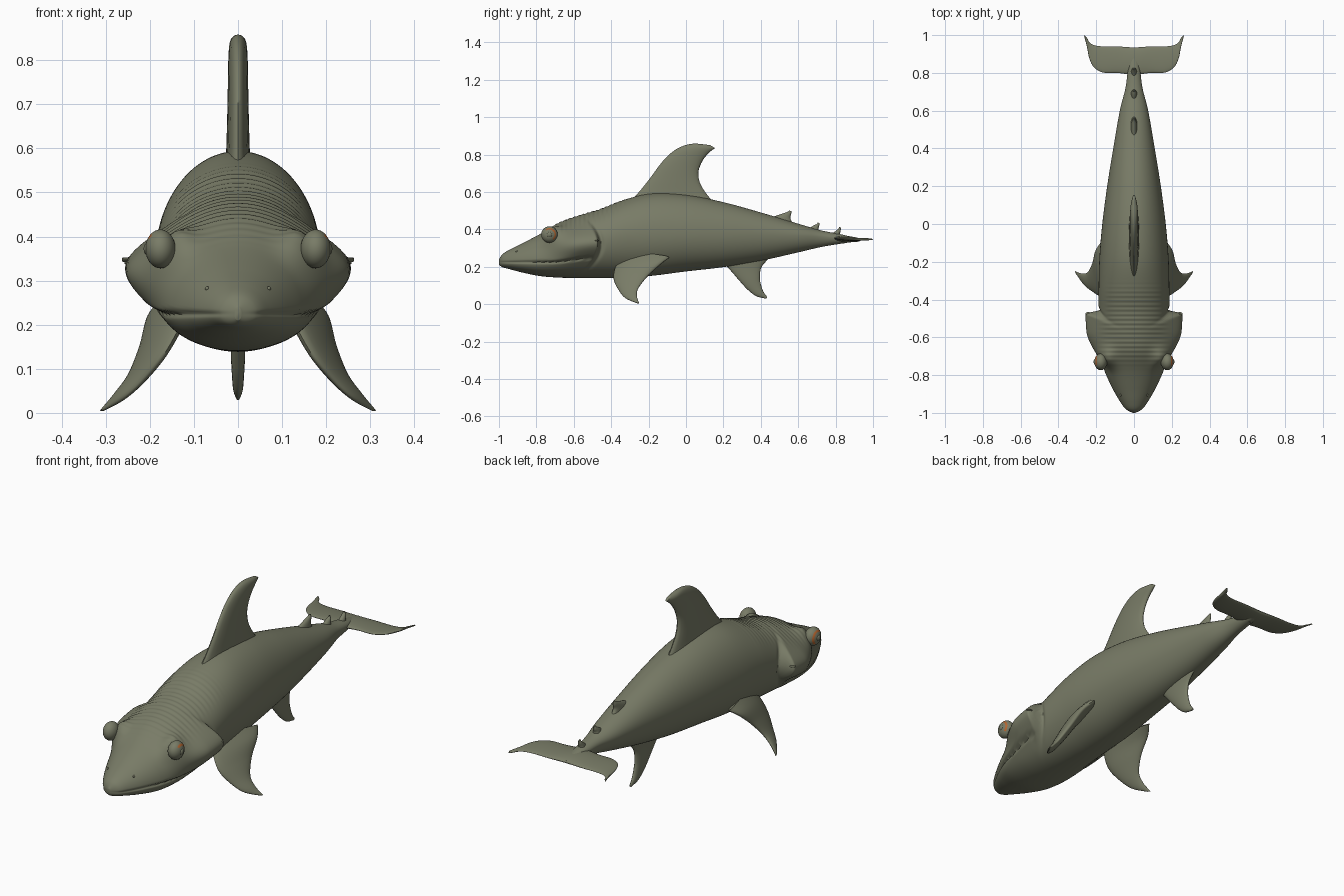
import bpy, bmesh, math
from mathutils import Vector

if "Cube" in bpy.data.objects:
    bpy.data.objects.remove(bpy.data.objects["Cube"])


def material(name, color):
    m = bpy.data.materials.new(name)
    m.use_nodes = True
    m.diffuse_color = color
    m.node_tree.nodes["Principled BSDF"].inputs["Base Color"].default_value = color
    return m


OLIVE = material("olive skin", (0.19, 0.20, 0.135, 1))
ORANGE = material("orange iris", (0.45, 0.13, 0.03, 1))


def spline(rows, t):
    """Smooth value at t in 0..1 through a list of equal-length rows."""
    s = min(max(t, 0), 1) * (len(rows) - 1)
    i = min(int(s), len(rows) - 2)
    f = s - i
    p = [rows[min(max(i + k, 0), len(rows) - 1)] for k in (-1, 0, 1, 2)]
    return [b + 0.5 * f * (c - a + f * (2 * a - 5 * b + 4 * c - d + f * (3 * (b - c) + d - a)))
            for a, b, c, d in zip(*p)]


def loft(name, rings):
    """Skin a list of closed rings and cap both ends."""
    bm = bmesh.new()
    loops = [[bm.verts.new(p) for p in ring] for ring in rings]
    n = len(loops[0])
    for a, b in zip(loops, loops[1:]):
        for i in range(n):
            bm.faces.new((a[i], a[(i + 1) % n], b[(i + 1) % n], b[i]))
    bm.faces.new(loops[0])
    bm.faces.new(loops[-1])
    return finish(name, bm)


def finish(name, bm, angle=60):
    bmesh.ops.recalc_face_normals(bm, faces=bm.faces)
    me = bpy.data.meshes.new(name)
    bm.to_mesh(me)
    bm.free()
    ob = bpy.data.objects.new(name, me)
    bpy.context.collection.objects.link(ob)
    me.materials.append(OLIVE)
    bpy.ops.object.select_all(action="DESELECT")
    bpy.context.view_layer.objects.active = ob
    ob.select_set(True)
    bpy.ops.object.shade_smooth_by_angle(angle=math.radians(angle))
    return ob


def bell(v, center, width):
    return math.exp(-((v - center) / width) ** 2)


def smooth(a, b, v):
    t = min(max((v - a) / (b - a), 0), 1)
    return t * t * (3 - 2 * t)


# Body: y, half width, bottom, widest height, top
BODY = [
    (-1.0, .008, .21, .225, .24), (-.98, .045, .197, .225, .268), (-.94, .075, .186, .225, .293),
    (-.87, .115, .168, .225, .328), (-.78, .155, .150, .23, .375), (-.68, .178, .142, .25, .435),
    (-.57, .188, .139, .29, .475), (-.46, .188, .139, .33, .508), (-.33, .187, .142, .36, .558),
    (-.18, .183, .152, .365, .592), (0, .168, .175, .37, .585), (.2, .142, .198, .37, .545),
    (.4, .11, .232, .37, .49), (.6, .075, .277, .365, .43), (.72, .045, .305, .36, .395),
    (.82, .032, .322, .352, .375), (.93, .012, .338, .344, .350),
]


def body_point(y, w, low, mid, top, a):
    x = w * math.cos(a)
    s = math.sin(a)
    z = mid + s * ((top - mid) if s > 0 else (mid - low))
    side = math.copysign(min(abs(x) / max(w, .001), 1), x)
    # swollen cheek that ends in a curved gill slit
    edge = -.475 - 4 * (z - .32) ** 2
    swell = smooth(-.80, -.57, y) * (1 - smooth(edge, edge + .02, y))
    x += side * .068 * swell * bell(z, .33, .085)
    # groove behind the gill
    x -= side * .008 * bell(y, edge + .025, .012) * bell(z, .31, .1)
    # brow bulge around the eye
    brow = bell(y, -.725, .06) * bell(z, .38, .055) * smooth(.3, .9, abs(side))
    x += side * .035 * brow
    z += .035 * bell(y, -.72, .06) * bell(abs(x), .145, .045) * smooth(.3, .38, z)
    # mouth crease with a soft lip above
    lip = .224 + .022 * smooth(-.72, -.5, y)
    reach = 1 - smooth(-.54, -.47, y)
    x *= 1 - reach * (.09 * bell(z, lip, .006) + .035 * smooth(lip, lip - .012, z) * bell(z, lip, .05))
    # fine wrinkles across the neck
    wrinkle = smooth(-.78, -.65, y) * (1 - smooth(-.4, -.28, y)) * smooth(.5, .8, s)
    z += .0018 * wrinkle * math.sin(y * 260)
    return (x, y, z)


RINGS, SIDES = 320, 112
body = []
for i in range(RINGS + 1):
    row = spline(BODY, i / RINGS)
    body.append([body_point(*row, 2 * math.pi * k / SIDES) for k in range(SIDES)])
loft("body", body)


def fin(name, stations, steps=36, sides=24):
    """Blade from stations of leading point, trailing point and thickness."""
    rows = [(*lead, *trail, th) for lead, trail, th in stations]
    rings = []
    for i in range(steps + 1):
        r = spline(rows, i / steps)
        lead, trail = Vector(r[:3]), Vector(r[3:6])
        before, after = (spline(rows, (i + d) / steps) for d in (-.5, .5))
        span = Vector(after[:3]) + Vector(after[3:6]) - Vector(before[:3]) - Vector(before[3:6])
        normal = (trail - lead).cross(span).normalized()
        ring = []
        for k in range(sides):
            a = 2 * math.pi * k / sides
            ring.append(lead.lerp(trail, .5 - .5 * math.cos(a)) + normal * math.sin(a) * r[6] / 2)
        rings.append(ring)
    return loft(name, rings)


def upright_fin(name, rows):
    fin(name, [((0, a, b), (0, c, d), t) for a, b, c, d, t in rows])


# Dorsal fin
upright_fin("dorsal_fin", [
    (-.34, .52, .19, .50, .075), (-.265, .585, .125, .57, .056), (-.195, .67, .078, .64, .05),
    (-.14, .745, .066, .70, .047), (-.09, .80, .08, .75, .045), (-.03, .84, .105, .79, .043),
    (.04, .858, .135, .82, .036), (.13, .85, .155, .834, .014)])

# Belly fin
upright_fin("belly_fin", [
    (.18, .24, .46, .26, .04), (.225, .195, .405, .20, .034), (.29, .12, .395, .14, .032),
    (.33, .077, .402, .10, .028), (.375, .043, .415, .065, .022), (.428, .029, .435, .038, .008)])

# Three little finlets along the tail
for i, (start, base, tip, high) in enumerate([
        (.43, .455, .565, .50), (.64, .395, .715, .437), (.76, .365, .83, .413)]):
    upright_fin(f"finlet_{i + 1}", [
        (start, base, tip + .02, base - .04, .04),
        (start * .45 + tip * .55, base + .025, tip - .006, base, .028),
        (start * .2 + tip * .8, high - .008, tip - .003, high - .02, .018),
        (tip - .012, high, tip, high - .004, .006)])

# Pectoral fins
PECTORAL = [
    ((.10, -.345, .26), (.17, -.09, .25), .05), ((.135, -.38, .19), (.20, -.135, .215), .05),
    ((.17, -.386, .13), (.218, -.205, .15), .042), ((.215, -.36, .075), (.245, -.255, .085), .03),
    ((.26, -.325, .033), (.278, -.262, .042), .02), ((.305, -.265, .006), (.312, -.25, .005), .006)]
for side, s in (("left", 1), ("right", -1)):
    fin(f"{side}_pectoral_fin", [((s * a[0], *a[1:]), (s * b[0], *b[1:]), t) for a, b, t in PECTORAL])

# Horizontal tail fluke
half = [(.09, .80, .94, .022), (.165, .802, .94, .018), (.212, .83, .947, .014),
        (.236, .875, .962, .012), (.247, .93, .982, .009), (.262, .99, 1.0, .004)]
fluke = [(-x, *r) for x, *r in reversed(half)] + [(0, .79, .935, .032)] + half
fin("tail_fluke", [((x, a, .352), (x, b, .343), t) for x, a, b, t in fluke], steps=72)


def ball(name, center, size, angle=60):
    bm = bmesh.new()
    bmesh.ops.create_uvsphere(bm, u_segments=40, v_segments=24, radius=1)
    for v in bm.verts:
        v.co = Vector((v.co.z * size[0], v.co.x * size[1], v.co.y * size[2])) + Vector(center)
    return finish(name, bm, angle)


for side, s in (("left", 1), ("right", -1)):
    # Eye with an orange crescent towards its upper rear
    center = Vector((s * .176, -.73, .372))
    eye = ball(f"{side}_eye", center, (.034, .044, .044))
    eye.data.materials.append(ORANGE)
    for f in eye.data.polygons:
        d = f.center - center
        r = math.hypot(d.y, d.z)
        if d.x * s > 0 and .026 < r < .036 and d.y + d.z * .7 > 0:
            f.material_index = 1
    ball(f"{side}_pupil", center + Vector((s * .03, 0, 0)), (.008, .014, .014))
    # Nostril bump and gill spur
    ball(f"{side}_nostril", (s * .07, -.905, .282), (.005, .007, .005))
    ball(f"{side}_gill_spur", (s * .243, -.478, .34), (.015, .012, .005))
